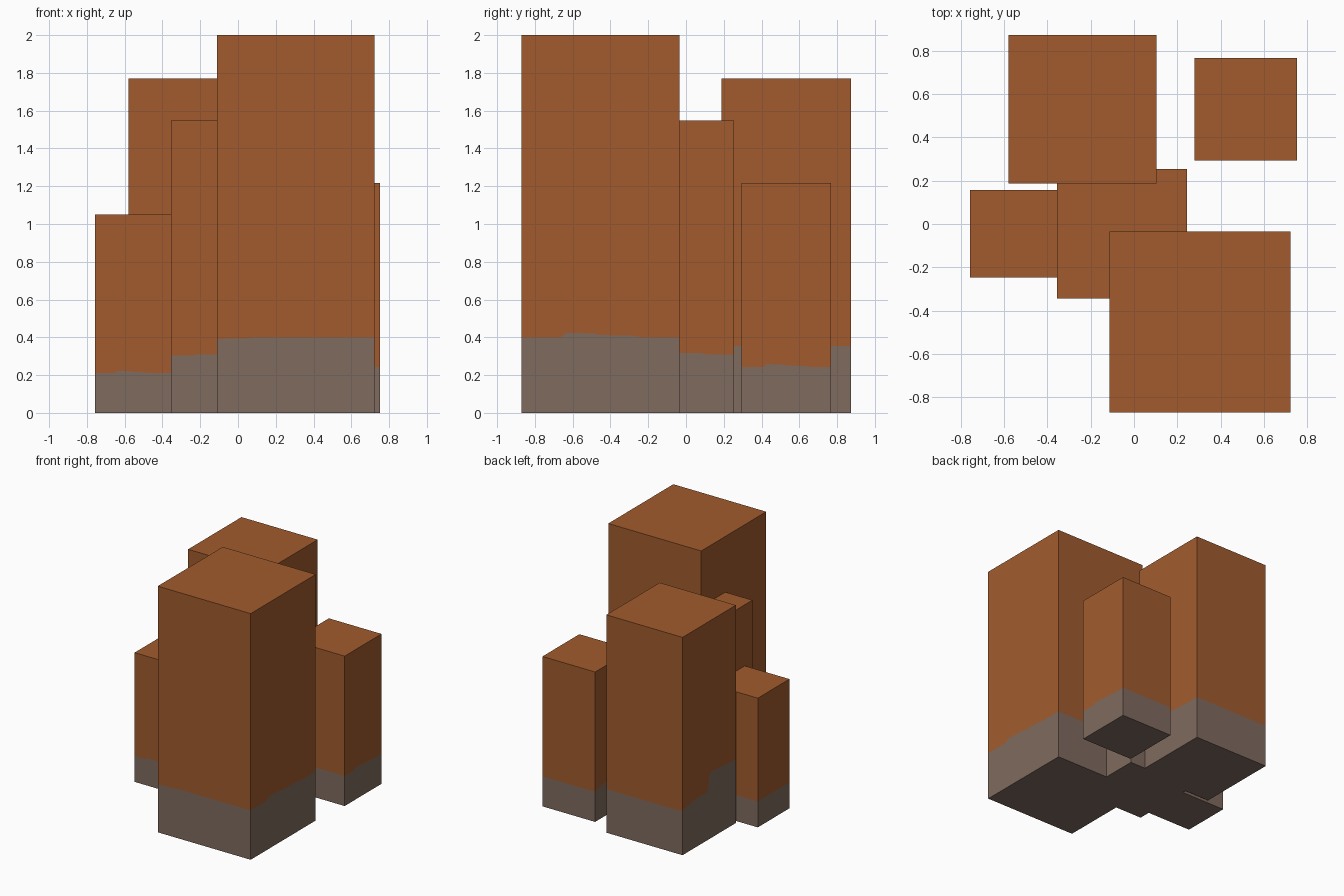
import bpy

if "Cube" in bpy.data.objects:
    bpy.data.objects.remove(bpy.data.objects["Cube"])


def make_material(name, rgb):
    m = bpy.data.materials.new(name)
    m.diffuse_color = (*rgb, 1.0)
    m.use_nodes = True
    m.node_tree.nodes["Principled BSDF"].inputs["Base Color"].default_value = m.diffuse_color
    return m


RUST = make_material("rust_orange", (0.356, 0.105, 0.027))
GREY = make_material("warm_grey", (0.216, 0.147, 0.114))

# Height of the grey band along each wall, as (position, fraction of height),
# read left to right when looking at the wall from outside
FLAT = [(0, .2), (1, .2)]
FRONT = [(0, .196), (.2, .197), (.22, .2), (1, .2)]
WAVY = [(0, .2), (.25, .2), (.28, .212), (.46, .21), (.5, .206),
        (.72, .204), (.76, .2), (1, .2)]
STEP = [(0, .29), (.46, .305), (.5, .285), (.53, .22), (.75, .222), (1, .206)]


def column(name, x0, y0, size, height, bands):
    """Square column whose four walls are split into grey base and rust top."""
    x1, y1 = x0 + size, y0 + size
    corners = [(x0, y0), (x1, y0), (x1, y1), (x0, y1)]
    verts, faces, mats = [], [], []

    def quad(points, mat):
        n = len(verts)
        verts.extend(points)
        faces.append(tuple(range(n, n + len(points))))
        mats.append(mat)

    # Walls in the order front, right, back, left
    for i, band in enumerate(bands):
        (ax, ay), (bx, by) = corners[i], corners[(i + 1) % 4]

        def at(t, z):
            return (ax + (bx - ax) * t, ay + (by - ay) * t, z)

        for (t0, f0), (t1, f1) in zip(band, band[1:]):
            z0, z1 = f0 * height, f1 * height
            quad([at(t0, 0), at(t1, 0), at(t1, z1), at(t0, z0)], 1)
            quad([at(t0, z0), at(t1, z1), at(t1, height), at(t0, height)], 0)

    # Top and underside
    quad([(x, y, height) for x, y in corners], 0)
    quad([(x, y, 0) for x, y in reversed(corners)], 1)

    mesh = bpy.data.meshes.new(name)
    mesh.from_pydata(verts, [], faces)
    mesh.materials.append(RUST)
    mesh.materials.append(GREY)
    for poly, mat in zip(mesh.polygons, mats):
        poly.material_index = mat
    obj = bpy.data.objects.new(name, mesh)
    bpy.context.collection.objects.link(obj)
    return obj


# The left wall band runs from back to front, so the step is reversed
LEFT = [(1 - t, f) for t, f in reversed(STEP)]
USUAL = [FRONT, WAVY, FLAT, LEFT]
column("tallest_column", -0.112, -0.87, 0.835, 2.0, USUAL)
column("back_column", -0.58, 0.188, 0.685, 1.77, USUAL)
column("centre_column", -0.355, -0.345, 0.60, 1.547, USUAL)
column("small_left_column", -0.756, -0.248, 0.406, 1.05, [WAVY, FLAT, FLAT, FLAT])
column("small_right_column", 0.28, 0.294, 0.473, 1.218, USUAL)
